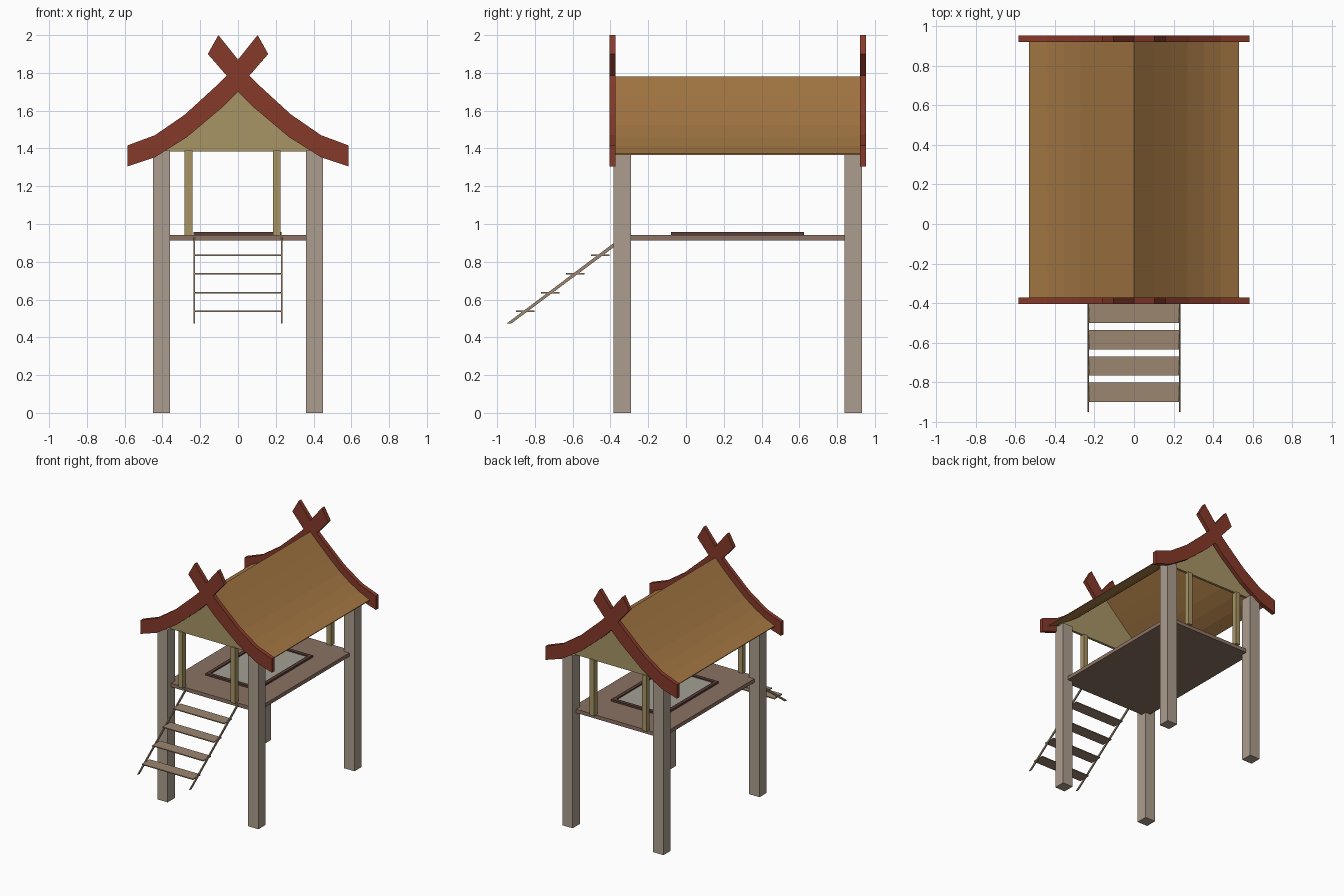
import bpy, bmesh
from mathutils import Vector

if "Cube" in bpy.data.objects:
    bpy.data.objects.remove(bpy.data.objects["Cube"])


def mat(name, r, g, b):
    m = bpy.data.materials.new(name)
    m.diffuse_color = (r, g, b, 1)
    m.use_nodes = True
    m.node_tree.nodes["Principled BSDF"].inputs["Base Color"].default_value = m.diffuse_color
    return m


RED = mat("red_paint", .24, .042, .023)
WOOD = mat("grey_wood", .41, .34, .27)
THATCH = mat("thatch", .36, .18, .055)
CANE = mat("cane", .39, .30, .13)
DECK = mat("deck", .26, .17, .127)
STEP = mat("step_wood", .33, .24, .16)
DARK = mat("dark_wood", .10, .045, .038)
PALE = mat("pale_mat", .37, .35, .30)


def finish(name, bm, material):
    bmesh.ops.recalc_face_normals(bm, faces=bm.faces)
    me = bpy.data.meshes.new(name)
    bm.to_mesh(me)
    bm.free()
    me.materials.append(material)
    ob = bpy.data.objects.new(name, me)
    bpy.context.collection.objects.link(ob)
    return ob


def box(name, lo, hi, material):
    lo, hi = Vector(lo), Vector(hi)
    bm = bmesh.new()
    bmesh.ops.create_cube(bm, size=1)
    bmesh.ops.scale(bm, vec=hi - lo, verts=bm.verts)
    bmesh.ops.translate(bm, vec=(lo + hi) / 2, verts=bm.verts)
    return finish(name, bm, material)


def prism(name, pts, offset, material):
    """Extrude a planar outline along an offset."""
    bm = bmesh.new()
    face = bm.faces.new([bm.verts.new(p) for p in pts])
    new = bmesh.ops.extrude_face_region(bm, geom=[face], use_keep_orig=True)["geom"]
    bmesh.ops.translate(bm, vec=offset, verts=[v for v in new if isinstance(v, bmesh.types.BMVert)])
    return finish(name, bm, material)


def mirrored(half):
    """Close a right-half outline symmetrically; on-axis points are kept once."""
    return half + [(-x, z) for x, z in reversed(half) if x > 0]


# corner legs
for x in (-.405, .405):
    for y in (-.338, .885):
        box("leg", (x - .046, y - .046, 0), (x + .046, y + .046, 1.39), WOOD)

# floor
box("floor", (-.405, -.338, .912), (.405, .885, .942), DECK)

# floor mat with raised frame
X0, X1, Y0, Y1, W = -.235, .23, -.08, .625, .028
for x in (X0, X1 - W):
    box("mat_frame_side", (x, Y0, .94), (x + W, Y1, .957), DARK)
for y in (Y0, Y1 - W):
    box("mat_frame_end", (X0 + W, y, .94), (X1 - W, y + W, .957), DARK)
box("mat_panel", (X0 + W, Y0 + W, .94), (X1 - W, Y1 - W, .948), PALE)

# gable panels, posts and crossed bargeboards at both ends
roof_half = [(0, 1.78), (.10, 1.68), (.185, 1.60), (.27, 1.525), (.355, 1.463), (.44, 1.413), (.53, 1.372)]
gable = mirrored([(0, 1.775)] + [(x, z - .006) for x, z in roof_half[1:-1]] + [(.47, 1.385)])
board = mirrored([(0, 1.70), (.08, 1.62), (.27, 1.46), (.44, 1.353), (.585, 1.305),
                  (.585, 1.416), (.44, 1.47), (.28, 1.58), (.10, 1.745), (.06, 1.785),
                  (.16, 1.90), (.104, 2.0), (0, 1.87)])
for side, y, by in (("front", -.338, -.405), ("back", .885, .92)):
    prism(side + "_gable", [(x, y - .01, z) for x, z in gable], (0, .02, 0), CANE)
    prism(side + "_bargeboard", [(x, by, z) for x, z in board], (0, .033, 0), RED)
    for x in (-.262, .205):
        box(side + "_post", (x - .02, y - .02, .94), (x + .02, y + .02, 1.39), CANE)

# curved roof as a thin shell
top = [(-x, z) for x, z in reversed(roof_half[1:])] + roof_half
under = [(x, z - .006) for x, z in reversed(top)]
prism("roof", [(x, -.374, z) for x, z in top + under], (0, 1.296, 0), THATCH)

# ladder rails and treads
for x in (-.235, .227):
    prism("ladder_rail", [(x, -.95, .473), (x, -.925, .473), (x, -.325, .92), (x, -.325, .942)],
          (.008, 0, 0), STEP)
for i in range(4):
    y, z = -.453 - .1325 * i, .835 - .099 * i
    box("ladder_tread", (-.228, y - .049, z - .004), (.228, y + .049, z + .004), STEP)
